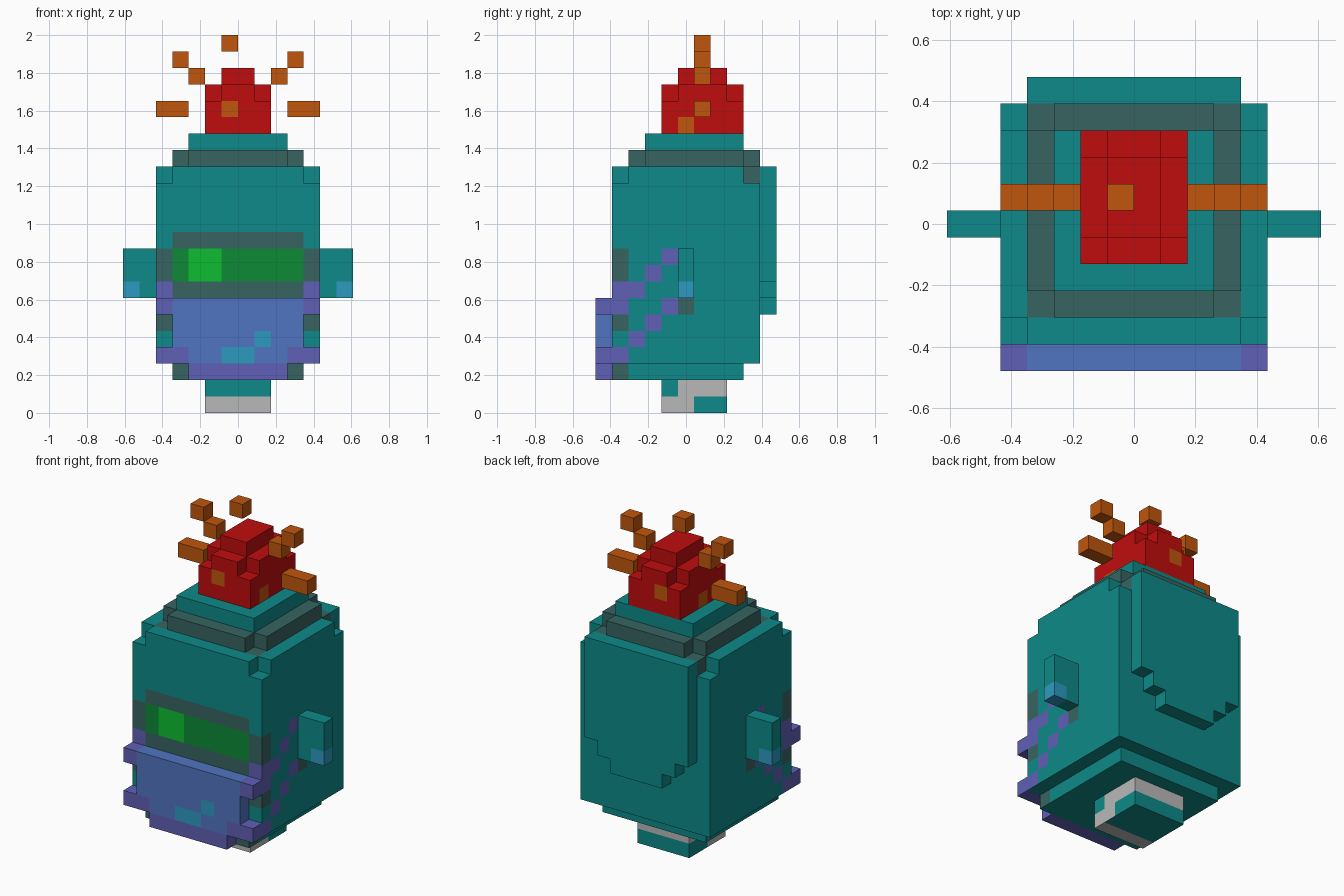
import bpy
import bmesh
from mathutils import Vector

if "Cube" in bpy.data.objects:
    bpy.data.objects.remove(bpy.data.objects["Cube"], do_unlink=True)

U = 2 / 23  # edge of one block

# Flat colours
COLOURS = {
    "teal": (0.004, 0.255, 0.25),
    "slate": (0.037, 0.127, 0.12),
    "red": (0.53, 0.004, 0.004),
    "orange": (0.53, 0.093, 0.004),
    "blue": (0.08, 0.178, 0.53),
    "purple": (0.115, 0.115, 0.474),
    "green": (0.004, 0.254, 0.037),
    "bright green": (0.004, 0.515, 0.03),
    "sky blue": (0.027, 0.32, 0.53),
    "pale grey": (0.485, 0.485, 0.485),
}
MATERIALS = {}
for label, rgb in COLOURS.items():
    mat = bpy.data.materials.new(label)
    mat.use_nodes = True
    mat.diffuse_color = (*rgb, 1)
    shader = next(n for n in mat.node_tree.nodes if n.type == "BSDF_PRINCIPLED")
    shader.inputs["Base Color"].default_value = (*rgb, 1)
    MATERIALS[label] = mat


def block(x0, x1, y0, y1, z0, z1):
    """Set of unit cells filling a box."""
    return {(i, j, k) for i in range(x0, x1) for j in range(y0, y1) for k in range(z0, z1)}


def slab(half, y0, y1, z0, z1):
    """Box centred on x = 0."""
    return block(-half, half, y0, y1, z0, z1)


def corners(half, y0, y1, z):
    """The four corner cells of a layer."""
    return {(i, j, z) for i in (-half, half - 1) for j in (y0, y1 - 1)}


def part(name, cells, rule):
    """Skin the cells with outer faces; rule(i, side, j, k, normal) gives a colour."""
    bm = bmesh.new()
    used = []
    for i, j, k in sorted(cells):
        centre = Vector((i + 0.5, j - 5, k + 0.5))
        for axis in range(3):
            for sign in (-1, 1):
                step = [0, 0, 0]
                step[axis] = sign
                if (i + step[0], j + step[1], k + step[2]) in cells:
                    continue
                n = Vector(step)
                a = Vector([float(axis == (m + 2) % 3) for m in range(3)]) / 2
                b = n.cross(a)
                mid = centre + n / 2
                loop = (mid - a - b, mid + a - b, mid + a + b, mid - a + b)
                face = bm.faces.new([bm.verts.new(p * U) for p in loop])
                colour = rule(i, i if i >= 0 else -1 - i, j, k, tuple(step))
                if colour not in used:
                    used.append(colour)
                face.material_index = used.index(colour)
    bmesh.ops.remove_doubles(bm, verts=bm.verts[:], dist=U / 100)
    bmesh.ops.recalc_face_normals(bm, faces=bm.faces[:])
    mesh = bpy.data.meshes.new(name)
    bm.to_mesh(mesh)
    bm.free()
    for colour in used:
        mesh.materials.append(MATERIALS[colour])
    obj = bpy.data.objects.new(name, mesh)
    bpy.context.collection.objects.link(obj)
    return obj


def plain(colour):
    return lambda *args: colour


# Body with visor and straps painted on its faces
STRAPS = {(1, 3), (2, 4), (3, 5), (4, 6), (1, 6), (1, 7), (2, 7), (3, 8), (4, 9)}
SIDE_SLATE = {(1, 2), (1, 5), (1, 8), (1, 9), (5, 6)}


def body_colour(i, side, j, k, n):
    if n[0]:
        if (j, k) in STRAPS:
            return "purple"
        if (j, k) in SIDE_SLATE or (j == 9 and k == 14 and side == 3):
            return "slate"
    if n[1] < 0 and j == 1:
        if side == 4:
            if k in (3, 6, 7):
                return "purple"
            return "slate" if k in (5, 8, 9) else "teal"
        if k in (8, 9):
            return "bright green" if i in (-3, -2) else "green"
        if k in (7, 10) or (k == 2 and side == 3):
            return "slate"
    if n[2] > 0 and k == 14 and side == 3 and j in (2, 9):
        return "slate"
    return "teal"


body = slab(4, 1, 9, 2, 3) | slab(5, 1, 10, 3, 15)
part("body", body - corners(5, 1, 10, 14), body_colour)

# Stepped shoulders
part("collar", slab(4, 2, 10, 15, 16) - corners(4, 2, 10, 15), plain("slate"))
part("neck", slab(3, 3, 9, 16, 17), plain("teal"))

# Back panel tapering at the bottom
panel = slab(2, 10, 11, 6, 7) | slab(3, 10, 11, 7, 8) | slab(4, 10, 11, 8, 15)
part("back_panel", panel, plain("teal"))


# Face mask
def mask_colour(i, side, j, k, n):
    if n[1] < 0 and ((side == 0 and k == 3) or (i == 1 and k == 4)):
        return "sky blue"
    if k == 2 or (k == 3 and side >= 3) or (k == 6 and side == 4):
        return "purple"
    return "blue"


mask = slab(3, 0, 1, 2, 3) | slab(5, 0, 1, 3, 4) | slab(4, 0, 1, 4, 6) | slab(5, 0, 1, 6, 7)
part("face_mask", mask, mask_colour)


# Ears
def ear_colour(i, side, j, k, n):
    return "sky blue" if side == 6 and k == 7 else "teal"


part("left_ear", block(5, 7, 5, 6, 7, 10), ear_colour)
part("right_ear", block(-7, -5, 5, 6, 7, 10), ear_colour)


# Foot
def foot_colour(i, side, j, k, n):
    if n[2] < 0:
        return "pale grey" if j == 4 else "teal"
    if k == 0:
        return "pale grey" if j < 6 else "teal"
    return "teal" if j == 4 else "pale grey"


part("foot", slab(2, 4, 8, 0, 2), foot_colour)


# Flame on the head
def flame_colour(i, side, j, k, n):
    if n[1] and i == -1 and k == 18:
        return "orange"
    if n[0] and k == 17 and j == (5 if i > 0 else 6):
        return "orange"
    return "red"


flame = slab(2, 4, 9, 17, 20) - corners(2, 4, 9, 19)
part("flame", flame | slab(1, 5, 8, 20, 21), flame_colour)

# Floating sparks
part("top_spark", block(-1, 0, 6, 7, 22, 23), plain("orange"))
SPARKS = {"low": (3, 5, 18), "middle": (2, 3, 20), "high": (3, 4, 21)}
for label, (x0, x1, z) in SPARKS.items():
    part("left_" + label + "_spark", block(x0, x1, 6, 7, z, z + 1), plain("orange"))
    part("right_" + label + "_spark", block(-x1, -x0, 6, 7, z, z + 1), plain("orange"))
